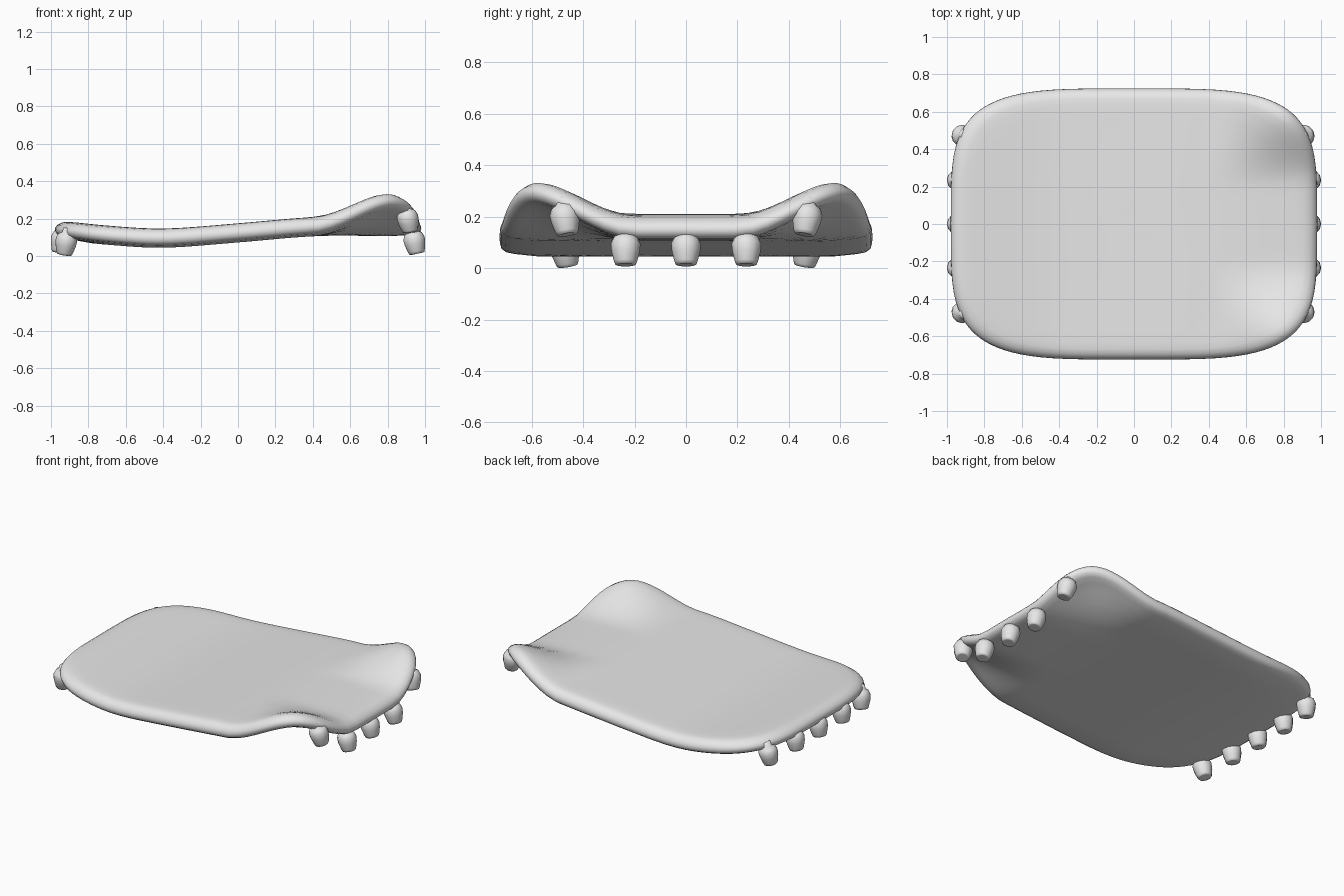
import bpy, bmesh, math
from mathutils import Matrix

cube = bpy.data.objects.get("Cube")
if cube:
    bpy.data.objects.remove(cube, do_unlink=True)

grey = bpy.data.materials.new("light grey")
grey.use_nodes = True
grey.diffuse_color = (0.8, 0.8, 0.8, 1)
grey.node_tree.nodes["Principled BSDF"].inputs["Base Color"].default_value = (0.8, 0.8, 0.8, 1)

HALF_X, HALF_Y = 0.98, 0.725
# Centre line of the sheet along its length: (x, z)
WAVE = [(-1, 0.145), (-0.7, 0.113), (-0.4, 0.097), (0, 0.125), (0.4, 0.158), (0.7, 0.16), (1, 0.15)]


def smooth_step(v, lo, hi):
    t = min(max((v - lo) / (hi - lo), 0), 1)
    return t * t * (3 - 2 * t)


def slope(i):
    a, b = WAVE[max(i - 1, 0)], WAVE[min(i + 1, len(WAVE) - 1)]
    return (b[1] - a[1]) / (b[0] - a[0])


def height(x, y):
    """Gentle wave along x, with two curled corners at the +x end."""
    i = max(k for k in range(len(WAVE) - 1) if WAVE[k][0] <= x)
    (x0, z0), (x1, z1) = WAVE[i], WAVE[i + 1]
    w = x1 - x0
    t = (x - x0) / w
    wave = (z0 * (1 + 2 * t) * (1 - t) ** 2 + slope(i) * w * t * (1 - t) ** 2
            + z1 * t * t * (3 - 2 * t) + slope(i + 1) * w * t * t * (t - 1))
    return wave + 0.14 * smooth_step(abs(y), 0.2, 0.62) * smooth_step(x, 0.4, 0.85)


def finish(name, bm):
    bmesh.ops.recalc_face_normals(bm, faces=bm.faces)
    mesh = bpy.data.meshes.new(name)
    bm.to_mesh(mesh)
    bm.free()
    mesh.materials.append(grey)
    for poly in mesh.polygons:
        poly.use_smooth = True
    obj = bpy.data.objects.new(name, mesh)
    bpy.context.collection.objects.link(obj)
    return obj


def skin(bm, rings, top, bottom):
    """Join closed rings and close both ends with fans."""
    n = len(rings[0])
    for a, b in zip(rings, rings[1:]):
        for i in range(n):
            j = (i + 1) % n
            bm.faces.new((a[i], a[j], b[j], b[i]))
    for ring, tip in ((rings[0], top), (rings[-1], bottom)):
        for i in range(n):
            bm.faces.new((ring[i], ring[(i + 1) % n], tip))


def rounded_outline(t):
    c, s = math.cos(t), math.sin(t)
    return (HALF_X * math.copysign(abs(c) ** 0.5, c),
            HALF_Y * math.copysign(abs(s) ** 0.5, s))


# Mat: concentric rounded rings over the top, round the rim and underneath
inner = [0.1 * k for k in range(1, 9)]
section = [(s, 0.05) for s in inner] + [
    (0.88, 0.05), (0.925, 0.048), (0.96, 0.042), (0.985, 0.026), (0.997, 0.01),
    (1, -0.005), (0.993, -0.024), (0.97, -0.036), (0.93, -0.042), (0.87, -0.047)]
section += [(s, -0.052) for s in reversed(inner)]
SEGMENTS = 96
outline = [rounded_outline(2 * math.pi * i / SEGMENTS) for i in range(SEGMENTS)]
bm = bmesh.new()
rings = [[bm.verts.new((x * s, y * s, height(x * s, y * s) + dz)) for x, y in outline]
         for s, dz in section]
skin(bm, rings, bm.verts.new((0, 0, height(0, 0) + 0.05)),
     bm.verts.new((0, 0, height(0, 0) - 0.052)))
finish("mat", bm)

# Tassels: small turned knobs with a neck that enters the rim
KNOB = [(0.026, 0.085), (0.029, 0.058), (0.047, 0.048), (0.058, 0.022),
        (0.055, -0.01), (0.045, -0.048), (0.04, -0.06), (0.03, -0.062)]


def tassel(name, place, tilt, roll):
    bm = bmesh.new()
    n = 12
    rings = [[bm.verts.new((r * math.cos(2 * math.pi * i / n),
                            r * math.sin(2 * math.pi * i / n), z)) for i in range(n)]
             for r, z in KNOB]
    skin(bm, rings, bm.verts.new((0, 0, 0.085)), bm.verts.new((0, 0, -0.054)))
    obj = finish(name, bm)
    obj.matrix_world = (Matrix.Translation(place) @ Matrix.Rotation(tilt, 4, "Y")
                        @ Matrix.Rotation(roll, 4, "X"))


for k in range(-2, 3):
    corner = abs(k) == 2
    y = 0.235 * k
    roll = -0.15 * k / 2 if corner else 0
    tassel(f"left_tassel_{k + 3}", (0.91 if corner else 0.945, y, 0.19 if corner else 0.073),
           -0.2, roll)
    tassel(f"right_tassel_{k + 3}", (-0.92 if corner else -0.945, y, 0.068 if corner else 0.078),
           0.15, roll)
